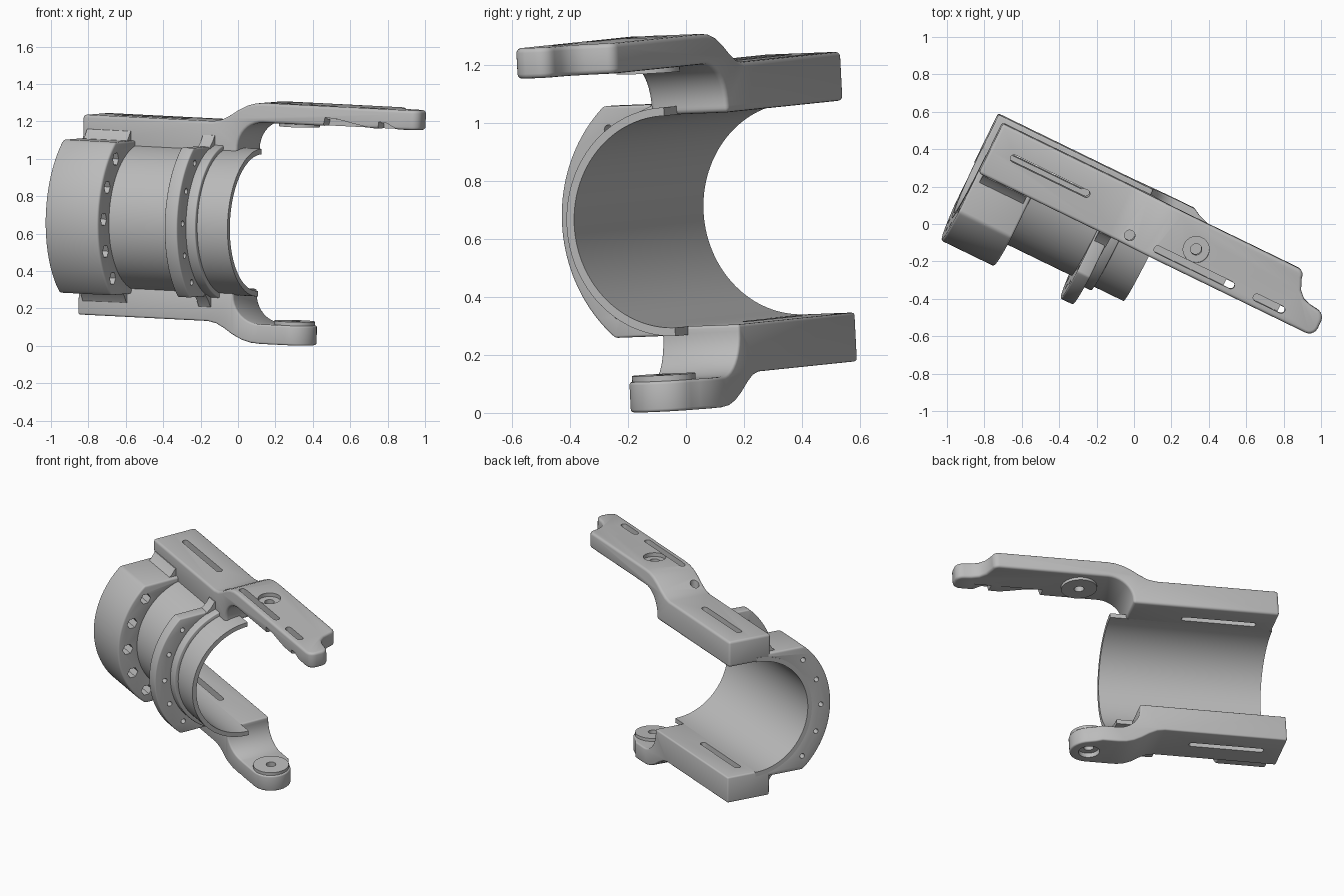
import bpy, bmesh
from math import sin, cos, asin, radians, pi
from mathutils import Matrix, Vector

cube = bpy.data.objects.get("Cube")
if cube:
    bpy.data.objects.remove(cube, do_unlink=True)

grey = bpy.data.materials.new("light_grey")
grey.use_nodes = True
grey.diffuse_color = (0.5, 0.5, 0.5, 1)
grey.node_tree.nodes["Principled BSDF"].inputs["Base Color"].default_value = (0.5, 0.5, 0.5, 1)

# The part is modelled along x, then tipped into its resting pose
POSE = (Matrix.Translation((0, 0, 0.665)) @ Matrix.Rotation(radians(-26), 4, 'Z')
        @ Matrix.Rotation(radians(2), 4, 'X') @ Matrix.Rotation(radians(2.6), 4, 'Y'))


def prism(name, points, axis, lo, hi):
    """Extrude a closed outline along one axis."""
    place = {'x': lambda a, b, t: (t, a, b),
             'y': lambda a, b, t: (a, t, b),
             'z': lambda a, b, t: (a, b, t)}[axis]
    bm = bmesh.new()
    face = bm.faces.new([bm.verts.new(place(a, b, lo)) for a, b in points])
    ext = bmesh.ops.extrude_face_region(bm, geom=[face])
    shift = Vector(place(0, 0, hi - lo))
    bmesh.ops.translate(bm, vec=shift, verts=[g for g in ext["geom"] if isinstance(g, bmesh.types.BMVert)])
    bmesh.ops.recalc_face_normals(bm, faces=bm.faces)
    mesh = bpy.data.meshes.new(name)
    bm.to_mesh(mesh)
    bm.free()
    mesh.materials.append(grey)
    obj = bpy.data.objects.new(name, mesh)
    bpy.context.collection.objects.link(obj)
    obj.matrix_world = POSE
    return obj


def arc(cx, cy, r, start, end, n=24):
    return [(cx + r * cos(radians(start + (end - start) * i / n)),
             cy + r * sin(radians(start + (end - start) * i / n))) for i in range(n + 1)]


def disc(name, cx, cy, r, axis, lo, hi, n=32):
    return prism(name, arc(cx, cy, r, 0, 360 - 360 / n, n - 1), axis, lo, hi)


def slot(x0, x1, y, r, lo, hi):
    return prism("slot_cutter", arc(x0, y, r, 90, 270, 10) + arc(x1, y, r, -90, 90, 10), 'z', lo, hi)


def finish(obj, cutters, keep=None, bevel=0.0):
    """Trim, round, cut, then bake the modifiers into the mesh."""
    def boolean(tool, kind):
        m = obj.modifiers.new(kind.lower(), 'BOOLEAN')
        m.object, m.operation, m.solver = tool, kind, 'EXACT'
        tool.hide_render = True
    if keep:
        boolean(keep, 'INTERSECT')
    if bevel:
        b = obj.modifiers.new("round_edges", 'BEVEL')
        b.width, b.segments, b.limit_method, b.angle_limit = bevel, 3, 'ANGLE', radians(35)
    for c in cutters:
        boolean(c, 'DIFFERENCE')
    graph = bpy.context.evaluated_depsgraph_get()
    mesh = bpy.data.meshes.new_from_object(obj.evaluated_get(graph))
    obj.modifiers.clear()
    obj.data = mesh
    for tool in cutters + ([keep] if keep else []):
        bpy.data.objects.remove(tool, do_unlink=True)
    bpy.ops.object.select_all(action='DESELECT')
    obj.select_set(True)
    bpy.context.view_layer.objects.active = obj
    bpy.ops.object.shade_smooth_by_angle(angle=radians(32))


def rail_profile(end, side):
    """Side outline of a rail that steps outward into an arm."""
    outer = [(-0.89, 0.535), (-0.12, 0.535), (-0.07, 0.545), (-0.02, 0.57), (0.03, 0.602),
             (0.08, 0.627), (0.13, 0.641), (0.18, 0.645), (end, 0.645)]
    inner = [(end, 0.54)] + arc(0.18, 0.39, 0.15, 90, 180, 10) + [(0.03, 0.366), (-0.89, 0.366)]
    return [(x, z * side) for x, z in outer + inner]


PIVOT = (0.33, 0.045)

# Upper rail and long arm with a hooked tip
upper = prism("upper_rail_and_arm", rail_profile(1.2, 1), 'y', -0.2, 0.3)
plan = ([(-0.89, -0.1)] + arc(1.05, -0.05, 0.05, -90, 0, 5) + arc(1.05, -0.01, 0.05, 0, 90, 5)
        + [(1.01, 0.045), (0.965, 0.06), (0.93, 0.095)] + arc(0.865, 0.155, 0.04, 0, 90, 5) + [(-0.89, 0.195)])
finish(upper, [
    slot(-0.755, -0.325, 0.053, 0.02, 0.2, 0.7),
    slot(0.145, 0.58, -0.045, 0.02, 0.575, 0.7),
    slot(0.735, 0.88, -0.045, 0.02, 0.565, 0.7),
    disc("counterbore_cutter", *PIVOT, 0.07, 'z', 0.62, 0.7),
    disc("pivot_cutter", *PIVOT, 0.03, 'z', 0.4, 0.7),
    disc("screw_cutter", -0.02, -0.045, 0.028, 'z', 0.5, 0.7),
    prism("scallop_cutter", [(0.53, 0.5), (0.55, 0.585), (0.62, 0.58), (0.85, 0.535), (0.85, 0.5)], 'y', -0.2, -0.03),
    prism("scallop_cutter", [(0.86, 0.5), (0.87, 0.575), (0.91, 0.575), (0.99, 0.535), (0.99, 0.5)], 'y', -0.2, -0.03),
], prism("plan_cutter", plan, 'z', 0.1, 0.9), 0.016)

# Lower rail and short arm with a round eye
lower = prism("lower_rail_and_arm", rail_profile(0.6, -1), 'y', -0.2, 0.3)
plan = ([(-0.89, -0.1), (0.02, -0.1), (0.16, -0.075)] + arc(*PIVOT, 0.12, -90, 75, 16)
        + [(0.32, 0.175), (0.28, 0.197), (-0.89, 0.197)])
finish(lower, [
    slot(-0.755, -0.325, 0.053, 0.02, -0.7, -0.2),
    disc("counterbore_cutter", *PIVOT, 0.065, 'z', -0.7, -0.615),
    disc("pivot_cutter", *PIVOT, 0.03, 'z', -0.7, -0.4),
], prism("plan_cutter", plan, 'z', -0.9, -0.1), 0.016)

# Raised washers facing each other on the pivot axis
for name, lo, hi in (("upper_washer", 0.522, 0.545), ("lower_washer", -0.545, -0.52)):
    finish(disc(name, *PIVOT, 0.11, 'z', lo, hi, 48),
           [disc("pivot_cutter", *PIVOT, 0.03, 'z', lo - 0.1, hi + 0.1)])

# Half-round sleeve between the rails
sleeve = prism("half_sleeve", arc(0, 0, 0.395, 90, 270, 64) + arc(0, 0, 0.366, 270, 90, 64), 'x', -0.892, 0.13)
finish(sleeve, [])


def flange(name, x0, x1, r, top, hole, bevel):
    """Curved flange with flat top and bottom and five bolt holes."""
    a = 180 - asin(top / r) * 180 / pi
    outline = [(0, top)] + arc(0, 0, r, a, 360 - a, 40) + [(0, -top)] + arc(0, 0, 0.38, 270, 90, 48)
    obj = prism(name, outline, 'x', x0, x1)
    bolts = []
    for i in range(-2, 3):
        t = radians(180 + 22 * i)
        y, z = 0.46 * cos(t), 0.46 * sin(t)
        if hole > 0.02:
            bolts.append(disc("bolt_head_cutter", y, z, hole, 'x', x0 + 0.08, x1 + 0.1, 6))
        bolts.append(disc("bolt_cutter", y, z, 0.016, 'x', x0 - 0.1, x1 + 0.1, 16))
    finish(obj, bolts, bevel=bevel)


flange("wide_end_flange", -0.89, -0.575, 0.53, 0.41, 0.036, 0.012)
flange("narrow_flange", -0.18, -0.105, 0.53, 0.4, 0.016, 0.008)

# Low collar in front of the narrow flange
collar = prism("collar", arc(0, 0, 0.42, 90, 270, 64) + arc(0, 0, 0.38, 270, 90, 64), 'x', -0.12, -0.05)
finish(collar, [], bevel=0.006)

# Short webs tying the flanges to the rails
for side in (1, -1):
    for name, x0, x1 in (("wide_web", -0.86, -0.6), ("narrow_web", -0.17, -0.1)):
        web = [(-0.05, 0.39 * side), (-0.17, 0.39 * side), (-0.13, 0.425 * side),
               (-0.105, 0.46 * side), (-0.05, 0.46 * side)]
        finish(prism(("upper_" if side > 0 else "lower_") + name, web, 'x', x0, x1), [])
